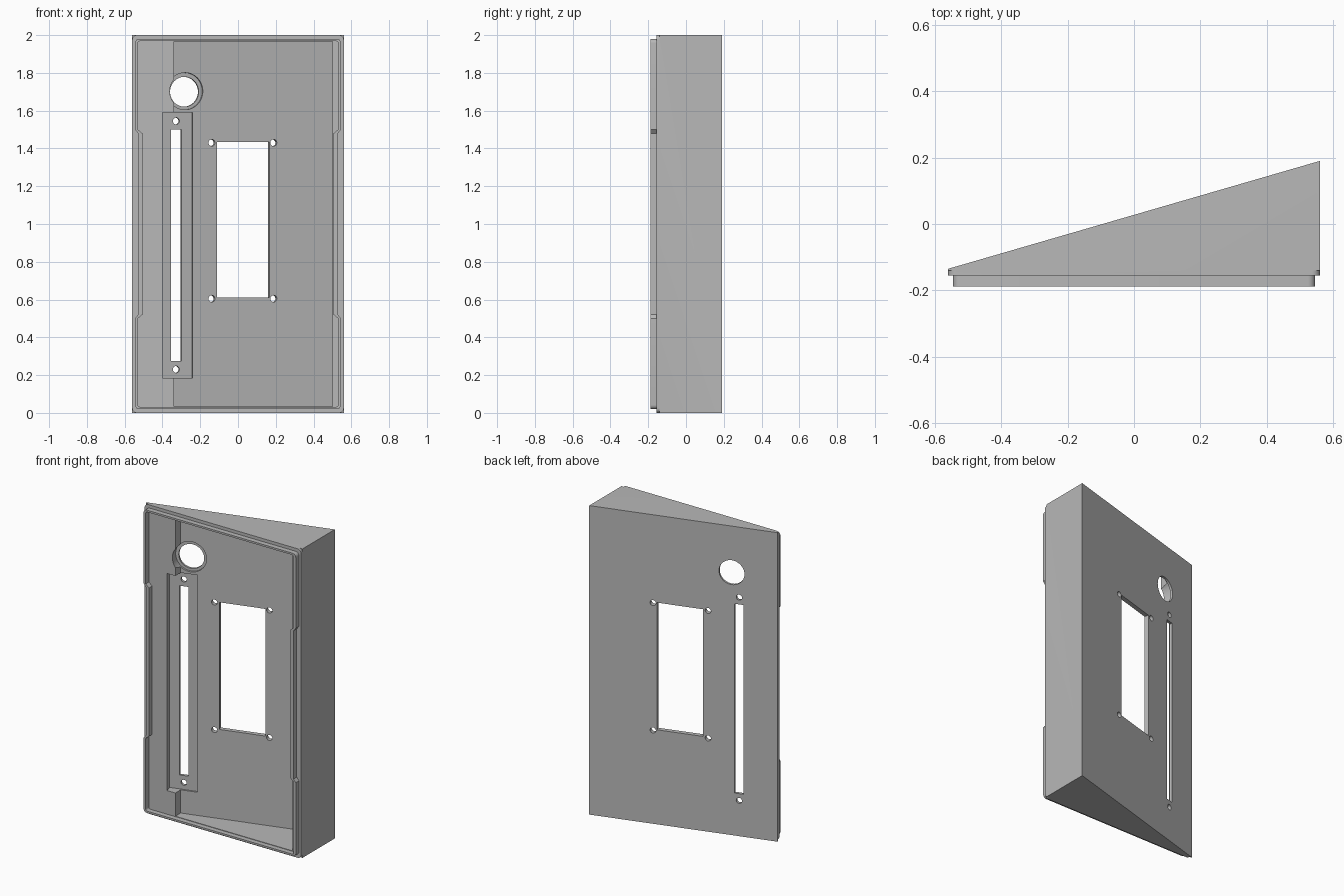
import bpy, bmesh, math
from mathutils import Matrix

cube = bpy.data.objects.get("Cube")
if cube:
    bpy.data.objects.remove(cube, do_unlink=True)

grey = bpy.data.materials.new("light grey plastic")
grey.use_nodes = True
grey.diffuse_color = (0.48, 0.48, 0.48, 1)
grey.node_tree.nodes["Principled BSDF"].inputs["Base Color"].default_value = (0.48, 0.48, 0.48, 1)

HX, RISE, WALL = 0.56, 0.325, 0.03
TILT = math.atan2(RISE, 2 * HX)


def slope(x):
    """Depth of the sloping outer panel at x."""
    return 0.0275 + x * RISE / (2 * HX)


# Frame of the sloping panel: local x along it, local y along its outward normal
PANEL = Matrix.Translation((0, slope(0), 0)) @ Matrix.Rotation(TILT, 4, 'Z')


def prism(name, points, vector, matrix=Matrix()):
    """Extrude a closed outline along a vector."""
    bm = bmesh.new()
    face = bm.faces.new([bm.verts.new(p) for p in points])
    ext = bmesh.ops.extrude_face_region(bm, geom=[face])
    verts = [v for v in ext["geom"] if isinstance(v, bmesh.types.BMVert)]
    bmesh.ops.translate(bm, verts=verts, vec=vector)
    bmesh.ops.recalc_face_normals(bm, faces=bm.faces)
    bm.transform(matrix)
    mesh = bpy.data.meshes.new(name)
    bm.to_mesh(mesh)
    bm.free()
    mesh.materials.append(grey)
    obj = bpy.data.objects.new(name, mesh)
    bpy.context.collection.objects.link(obj)
    return obj


def upright(name, outline, z0, z1):
    """Prism from an x, y outline."""
    return prism(name, [(x, y, z0) for x, y in outline], (0, 0, z1 - z0))


def facing(name, outline, y0, y1, matrix=Matrix()):
    """Prism from an x, z outline."""
    return prism(name, [(x, y0, z) for x, z in outline], (0, y1 - y0, 0), matrix)


def rounded(hx, hz, r, dent=0):
    """Rounded rectangle around z = 1, with optional dents in the long sides."""
    pts = []
    for q, (sx, sz) in enumerate([(1, 1), (-1, 1), (-1, -1), (1, -1)]):
        for i in range(7):
            a = math.radians(90 * q + 15 * i)
            pts.append((sx * (hx - r) + r * math.cos(a), 1 + sz * (hz - r) + r * math.sin(a)))
        if dent and q in (1, 3):
            s = 1 if q == 3 else -1
            pts += [(s * hx, 1 - s * 0.5), (s * (hx - dent), 1 - s * 0.48),
                    (s * (hx - dent), 1 + s * 0.48), (s * hx, 1 + s * 0.5)]
    return pts


def rect(x0, x1, z0, z1):
    return [(x0, z0), (x1, z0), (x1, z1), (x0, z1)]


def circle(x, z, r, n=32):
    return [(x + r * math.cos(math.tau * i / n), z + r * math.sin(math.tau * i / n)) for i in range(n)]


def combine(target, tool, operation):
    mod = target.modifiers.new(operation, 'BOOLEAN')
    mod.operation, mod.solver, mod.object = operation, 'EXACT', tool
    bpy.context.view_layer.objects.active = target
    bpy.ops.object.modifier_apply(modifier=mod.name)
    bpy.data.objects.remove(tool, do_unlink=True)


# Solid wedge with a rounded front rim
case = upright("wedge_case", [(-HX, -0.14), (HX, -0.14), (HX, slope(HX)), (-HX, slope(-HX))], 0, 2)
combine(case, facing("rim", rounded(HX, 1, 0.025), -0.155, -0.14), 'UNION')

# Thin mating lip, dented along both long sides
lip = facing("lip", rounded(0.545, 0.98, 0.022, 0.016), -0.1875, -0.155)
combine(lip, facing("lip_hole", rounded(0.53, 0.968, 0.012, 0.024), -0.3, -0.1), 'DIFFERENCE')
combine(case, lip, 'UNION')

# Main cavity, leaving a solid strip on the thin side
cavity = [(-0.34, -0.3), (0.5, -0.3), (0.5, slope(0.5) - WALL), (-0.34, slope(-0.34) - WALL)]
combine(case, upright("cavity", cavity, 0.035, 1.965), 'DIFFERENCE')

# Openings square to the sloping panel: outline and depth where the cut ends
SLIDER, KNOB = -0.346, -0.3
cuts = [
    (rect(SLIDER - 0.088, SLIDER + 0.088, 0.185, 1.59), -0.018),   # slider pocket
    (rect(SLIDER - 0.028, SLIDER + 0.028, 0.275, 1.5), 0.1),       # slider slot
    (circle(KNOB, 1.703, 0.098, 48), -0.015),                      # knob recess
    (circle(KNOB, 1.7, 0.079, 48), 0.1),                           # knob hole
    (rect(-0.123, 0.164, 0.612, 1.435), 0.1),                      # window
]
cuts += [(circle(SLIDER, z, 0.018, 20), 0.1) for z in (0.23, 1.545)]
cuts += [(circle(x, z, 0.018, 20), 0.1) for x in (-0.153, 0.188) for z in (0.605, 1.43)]
for outline, end in cuts:
    combine(case, facing("cutter", outline, -0.3, end, PANEL), 'DIFFERENCE')

# Smooth the round walls, keep edges sharp
bpy.ops.object.select_all(action='DESELECT')
case.select_set(True)
bpy.context.view_layer.objects.active = case
bpy.ops.object.shade_smooth_by_angle(angle=math.radians(25))
